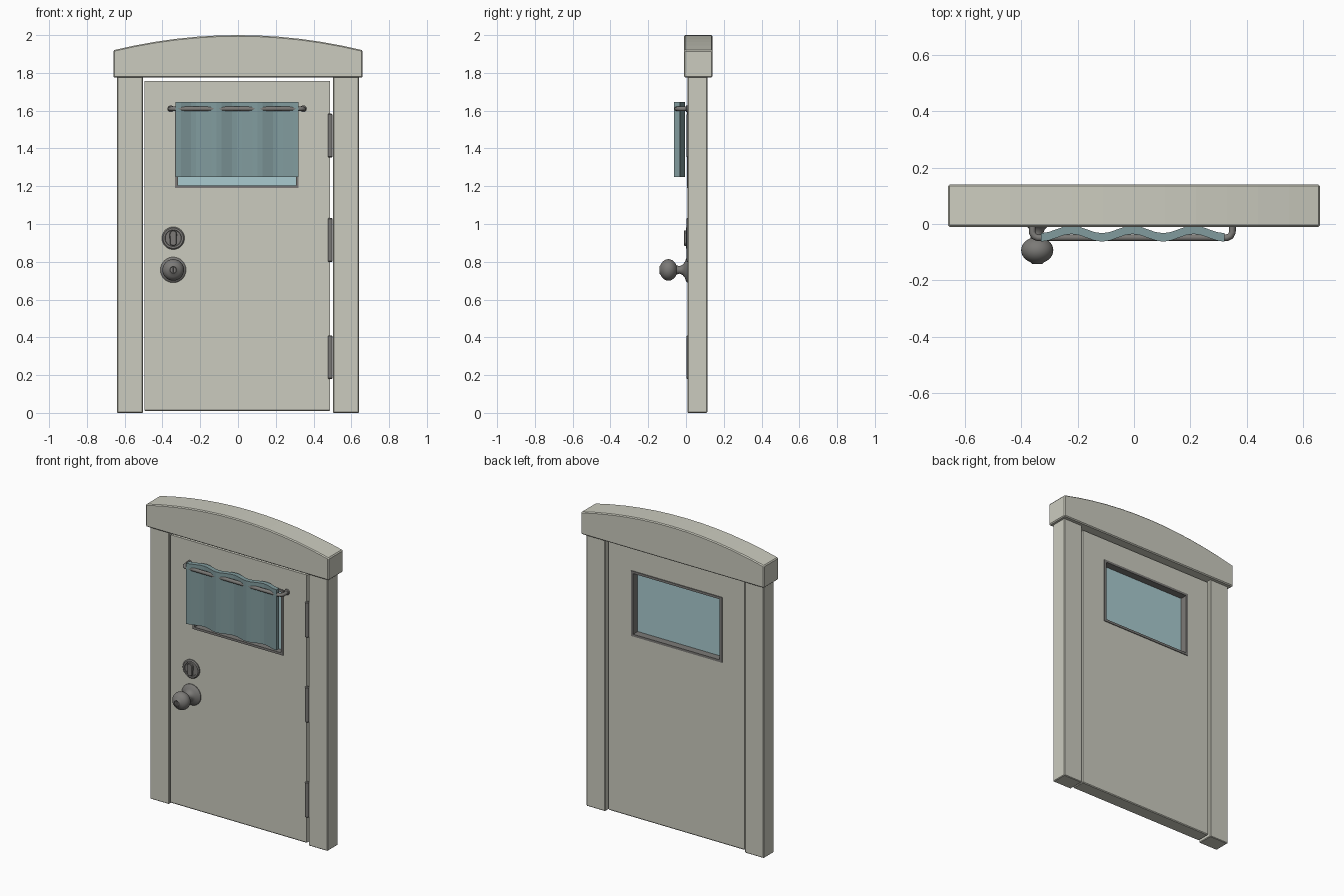
import bpy, bmesh
from math import sin, cos, pi, radians
from mathutils import Matrix

if "Cube" in bpy.data.objects:
    bpy.data.objects.remove(bpy.data.objects["Cube"])


def material(name, rgb):
    m = bpy.data.materials.new(name)
    m.diffuse_color = (*rgb, 1)
    m.use_nodes = True
    m.node_tree.nodes["Principled BSDF"].inputs["Base Color"].default_value = m.diffuse_color
    return m


PAINT = material("painted_wood", (0.60, 0.60, 0.52))
METAL = material("metal", (0.20, 0.195, 0.185))
CLOTH = material("cloth", (0.22, 0.33, 0.34))
GLASS = material("glass", (0.40, 0.60, 0.63))


def finish(name, bm, mat, bevel=0.0, smooth=False):
    bmesh.ops.recalc_face_normals(bm, faces=bm.faces)
    me = bpy.data.meshes.new(name)
    bm.to_mesh(me)
    bm.free()
    ob = bpy.data.objects.new(name, me)
    bpy.context.collection.objects.link(ob)
    me.materials.append(mat)
    if bevel:
        b = ob.modifiers.new("bevel", 'BEVEL')
        b.width, b.segments, b.limit_method = bevel, 1, 'ANGLE'
        b.angle_limit = radians(40)
    if smooth:
        bpy.ops.object.select_all(action='DESELECT')
        ob.select_set(True)
        bpy.context.view_layer.objects.active = ob
        bpy.ops.object.shade_smooth_by_angle(angle=radians(40))
    return ob


def extrude(name, pts, vec, mat, bevel=0.0, smooth=False):
    """Solid made by pushing a flat outline along vec."""
    bm = bmesh.new()
    face = bm.faces.new([bm.verts.new(p) for p in pts])
    new = bmesh.ops.extrude_face_region(bm, geom=[face], use_keep_orig=True)["geom"]
    bmesh.ops.translate(bm, verts=[v for v in new if isinstance(v, bmesh.types.BMVert)], vec=vec)
    return finish(name, bm, mat, bevel, smooth)


def rect(x0, x1, z0, z1):
    return [(x0, z0), (x1, z0), (x1, z1), (x0, z1)]


def box(name, x0, x1, y0, y1, z0, z1, mat, bevel=0.0):
    return extrude(name, [(x, y0, z) for x, z in rect(x0, x1, z0, z1)], (0, y1 - y0, 0), mat, bevel)


def ring(name, outer, inner, y0, y1, mat, bevel=0.0):
    """Rectangular panel with a rectangular opening."""
    bm = bmesh.new()
    loops = [[bm.verts.new((x, y, z)) for x, z in rect(*r)]
             for r, y in ((outer, y0), (outer, y1), (inner, y1), (inner, y0))]
    for a in range(4):
        la, lb = loops[a], loops[(a + 1) % 4]
        for i in range(4):
            j = (i + 1) % 4
            bm.faces.new((la[i], la[j], lb[j], lb[i]))
    return finish(name, bm, mat, bevel)


def lathe(name, profile, x, z, mat, steps=32):
    """Turn a (radius, y) profile around an axis running along y."""
    bm = bmesh.new()
    vs = [bm.verts.new((r, y, 0)) for r, y in profile]
    es = [bm.edges.new(p) for p in zip(vs, vs[1:])]
    bmesh.ops.spin(bm, geom=vs + es, cent=(0, 0, 0), axis=(0, 1, 0), angle=2 * pi, steps=steps)
    bmesh.ops.remove_doubles(bm, verts=bm.verts, dist=1e-5)
    bmesh.ops.translate(bm, verts=bm.verts, vec=(x, 0, z))
    return finish(name, bm, mat, smooth=True)


# Door frame: two posts and an arched lintel
for side, s in (("left", -1), ("right", 1)):
    xa, xb = sorted((s * 0.503, s * 0.64))
    box(side + "_post", xa, xb, 0.008, 0.113, 0, 1.78, PAINT, 0.004)
arch = [(-0.66 + 1.32 * i / 12) for i in range(13)]
outline = [(0.66, -0.01, 1.775), (-0.66, -0.01, 1.775)]
outline += [(x, -0.01, 2.0 - 0.08 * (x / 0.66) ** 2) for x in arch]
extrude("arched_lintel", outline, (0, 0.15, 0), PAINT, 0.006)

# Door leaf with window
ring("door_panel", (-0.495, 0.487, 0.01, 1.758), (-0.325, 0.312, 1.197, 1.608),
     0.013, 0.102, PAINT, 0.004)
ring("window_frame", (-0.333, 0.32, 1.19, 1.615), (-0.318, 0.306, 1.205, 1.60),
     0.006, 0.107, METAL)
box("window_glass", -0.322, 0.31, 0.045, 0.06, 1.20, 1.605, GLASS)

# Hinges
for i, z in enumerate((0.295, 0.915, 1.468)):
    bm = bmesh.new()
    bmesh.ops.create_cone(bm, cap_ends=True, segments=12, radius1=0.013, radius2=0.013,
                          depth=0.232, matrix=Matrix.Translation((0.488, 0.015, z)))
    finish(f"hinge_{i + 1}", bm, METAL, 0.005, True)

# Wavy curtain: front line of the cloth, then back line reversed
N = 24
wave = [(-0.33 + 0.65 * i / N, -0.034 - 0.0135 * cos(2 * pi * 3 * i / N)) for i in range(N + 1)]
cloth = [(x, y - 0.015, 1.25) for x, y in wave] + [(x, y + 0.015, 1.25) for x, y in reversed(wave)]
extrude("curtain", cloth, (0, 0, 0.395), CLOTH)

# Curtain rod bent back to the door at both ends
cu = bpy.data.curves.new("curtain_rod", 'CURVE')
cu.dimensions = '3D'
cu.bevel_depth, cu.bevel_resolution, cu.use_fill_caps = 0.012, 2, True
half = [(0.355, 0.015), (0.355, -0.03), (0.348, -0.043), (0.335, -0.049)]
path = [(-x, y) for x, y in half] + half[::-1]
sp = cu.splines.new('POLY')
sp.points.add(len(path) - 1)
for p, (x, y) in zip(sp.points, path):
    p.co = (x - 0.006, y, 1.61, 1)
rod = bpy.data.objects.new("curtain_rod", cu)
bpy.context.collection.objects.link(rod)
cu.materials.append(METAL)
for side, x in (("left", -0.356), ("right", 0.346)):
    lathe(side + "_rod_flange", [(0, 0.015), (0.018, 0.015), (0.018, 0.002), (0.012, -0.002), (0, -0.002)],
          x, 1.61, METAL, 16)

# Deadbolt with oval thumb turn
KX = -0.343
lathe("deadbolt_plate", [(0, 0.02), (0.06, 0.02), (0.06, 0.006), (0.054, 0.0), (0.044, 0.0),
                         (0.042, 0.004), (0, 0.004)], KX, 0.925, METAL)
turn = []
for k in range(16):
    a = pi * k / 15 if k < 8 else pi * (k - 1) / 14
    a = 2 * pi * k / 16
    off = 0.022 if sin(a) >= 0 else -0.022
    turn.append((KX + 0.019 * cos(a), 0.006, 0.925 + off + 0.019 * sin(a)))
extrude("thumb_turn", turn, (0, -0.017, 0), METAL, 0.003)

# Door knob with rosette and keyhole
ball = [(0.057 * sin(a), -0.093 - 0.047 * cos(a)) for a in
        [pi * (1 - i / 14) for i in range(2, 13)]]
lathe("door_knob", [(0, 0.02), (0.068, 0.02), (0.068, 0.009), (0.06, 0.0), (0.042, -0.006),
                    (0.027, -0.018), (0.02, -0.035)] + ball + [(0.018, -0.141), (0.016, -0.138), (0, -0.138)],
      KX, 0.757, METAL)
box("keyhole", KX - 0.004, KX + 0.004, -0.1395, -0.13, 0.743, 0.771,
    material("dark_slot", (0.03, 0.03, 0.03)))
